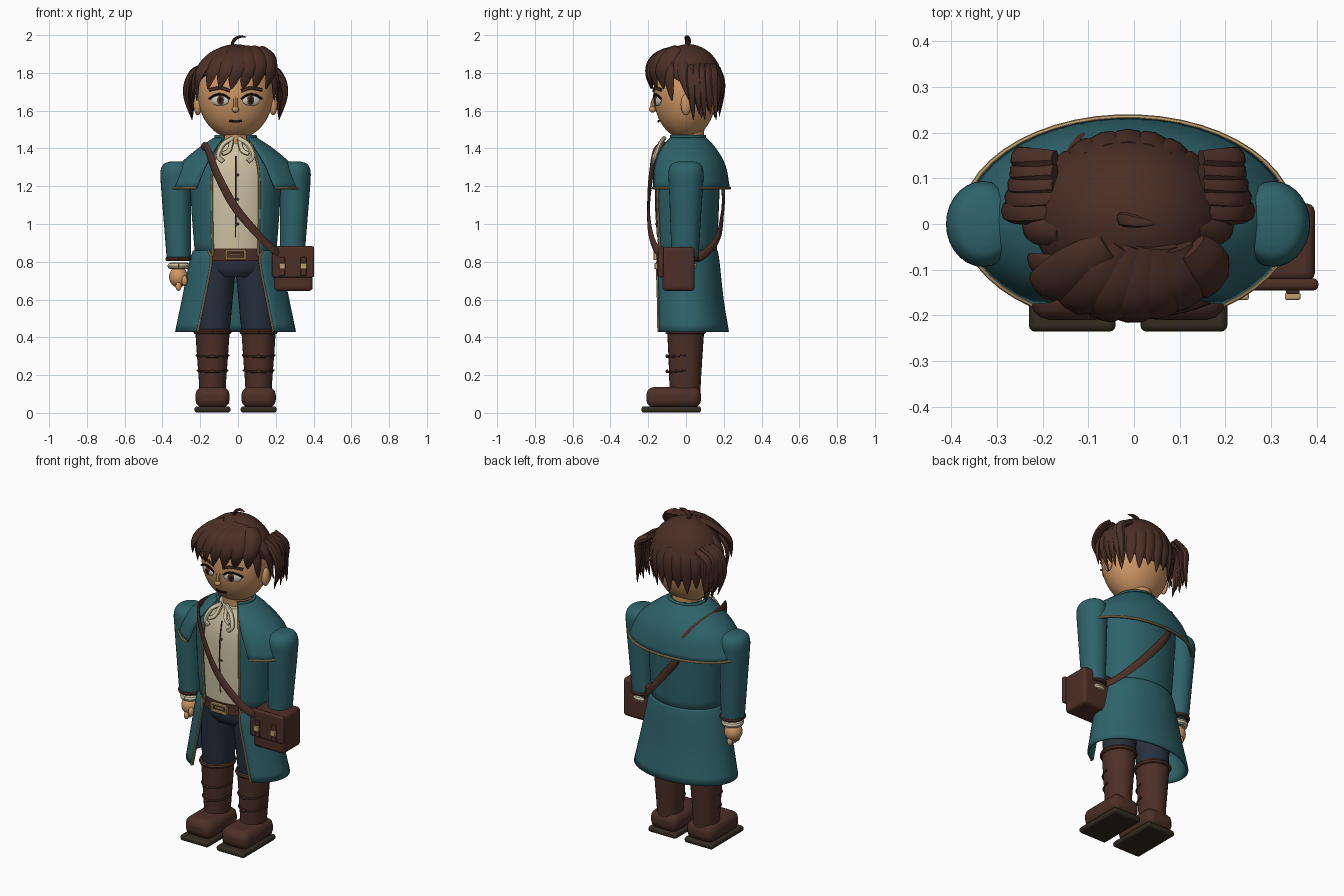
import bpy, bmesh, math
from mathutils import Vector, Matrix

old = bpy.data.objects.get("Cube")
if old:
    bpy.data.objects.remove(old, do_unlink=True)

SHIFT = -0.013  # the bag on one side moves the body off centre
parts = []


def colour(name, r, g, b):
    m = bpy.data.materials.new(name)
    m.use_nodes = True
    m.diffuse_color = (r, g, b, 1)
    bsdf = m.node_tree.nodes["Principled BSDF"]
    bsdf.inputs["Base Color"].default_value = (r, g, b, 1)
    bsdf.inputs["Roughness"].default_value = 0.8
    return m


TEAL = colour("teal cloth", .027, .125, .145)
HAIR = colour("brown hair", .07, .028, .019)
LEATHER = colour("brown leather", .075, .029, .02)
SKIN = colour("skin", .62, .31, .13)
CREAM = colour("cream linen", .62, .54, .37)
TAN = colour("tan trim", .5, .34, .15)
NAVY = colour("navy cloth", .02, .03, .048)
SOLE = colour("dark sole", .033, .025, .015)
DARK = colour("near black", .012, .006, .005)
WHITE = colour("eye white", .6, .58, .5)


def finish(name, bm, mat):
    me = bpy.data.meshes.new(name)
    bm.to_mesh(me)
    bm.free()
    me.materials.append(mat)
    ob = bpy.data.objects.new(name, me)
    bpy.context.collection.objects.link(ob)
    ob.location.x = SHIFT
    parts.append(ob)
    return ob


def spline(pts, k=6):
    """Catmull-Rom samples through points of any dimension."""
    p = [Vector(q) for q in pts]
    p = [p[0] * 2 - p[1]] + p + [p[-1] * 2 - p[-2]]
    out = []
    for a, b, c, d in zip(p, p[1:], p[2:], p[3:]):
        for i in range(k):
            t = i / k
            out.append((b * 2 + (c - a) * t + (a * 2 - b * 5 + c * 4 - d) * t * t
                        + (b * 3 - a - c * 3 + d) * t ** 3) * .5)
    return out + [p[-2]]


def skin_rows(bm, rows, closed, caps):
    vs = [[bm.verts.new(p) for p in row] for row in rows]
    n = len(vs[0])
    for a, b in zip(vs, vs[1:]):
        for j in range(n if closed else n - 1):
            k = (j + 1) % n
            bm.faces.new((a[j], a[k], b[k], b[j]))
    if caps:
        bm.faces.new(vs[0][::-1])
        bm.faces.new(vs[-1])


def loft(name, rings, mat, n=40, k=4, thick=0.0):
    """Elliptical rings (z, rx, ry, cx, cy, gap), bottom to top; gap opens the front."""
    rings = spline(rings, k)
    is_open = rings[0][5] > 0
    rows = []
    for z, rx, ry, cx, cy, gap in rings:
        a = math.asin(min(.99, gap / rx)) if is_open else 0
        steps = n - 1 if is_open else n
        ang = [a + (math.tau - 2 * a) * j / steps for j in range(n)]
        rows.append([Vector((cx + rx * math.sin(t), cy - ry * math.cos(t), z)) for t in ang])
    bm = bmesh.new()
    skin_rows(bm, rows, not is_open, not is_open)
    ob = finish(name, bm, mat)
    if thick:
        ob.modifiers.new("thickness", "SOLIDIFY").thickness = thick
    return rows


def sweep(name, pts, width, thick, mat, taper=False, centre=None, sides=8, k=6):
    """Flat or round strand along a path, its face turned away from the centre."""
    ps = spline(pts, k) if k > 1 else [Vector(p) for p in pts]
    rows = []
    for i, p in enumerate(ps):
        tan = (ps[min(i + 1, len(ps) - 1)] - ps[max(i - 1, 0)]).normalized()
        c = Vector(centre) if centre else Vector((0, 0, p.z))
        side = tan.cross(p - c).normalized()
        nor = side.cross(tan)
        t = i / (len(ps) - 1)
        s = max(.06, math.sin(math.pi * (.2 + .8 * t)) ** .7) if taper else 1
        rows.append([p + (side * math.cos(a) * width + nor * math.sin(a) * thick) * s
                     for a in (math.tau * j / sides for j in range(sides))])
    bm = bmesh.new()
    skin_rows(bm, rows, True, True)
    bmesh.ops.recalc_face_normals(bm, faces=bm.faces)
    return finish(name, bm, mat)


def ball(name, loc, r, mat, turn=0, seg=24):
    bm = bmesh.new()
    bmesh.ops.create_uvsphere(bm, u_segments=seg, v_segments=seg // 2, radius=1)
    bm.transform(Matrix.Translation(loc) @ Matrix.Rotation(turn, 4, 'Z') @ Matrix.Diagonal((*r, 1)))
    return finish(name, bm, mat)


def box(name, loc, size, mat, bevel=.01):
    bm = bmesh.new()
    bmesh.ops.create_cube(bm, size=1)
    bm.transform(Matrix.Translation(loc) @ Matrix.Diagonal((*size, 1)))
    ob = finish(name, bm, mat)
    mod = ob.modifiers.new("soft edges", "BEVEL")
    mod.width, mod.segments = bevel, 3
    return ob


def hoop(name, loc, rx, ry, tube, mat):
    pts = [(loc[0] + rx * math.sin(a), loc[1] - ry * math.cos(a), loc[2])
           for a in (math.tau * i / 32 for i in range(33))]
    return sweep(name, pts, tube, tube, mat, centre=loc, k=1)


# Body and clothes
loft("hips", [(.72, .13, .11, 0, 0, 0), (.77, .19, .135, 0, 0, 0), (.88, .2, .14, 0, 0, 0)], NAVY)
loft("shirt", [(.84, .2, .148, 0, 0, 0), (1.1, .21, .158, 0, 0, 0), (1.3, .2, .15, 0, 0, 0),
               (1.43, .1, .105, 0, 0, 0)], CREAM)
coat = loft("coat_body", [(.83, .215, .163, 0, 0, .12), (1.1, .235, .175, 0, 0, .125),
                          (1.3, .235, .172, 0, .005, .12), (1.43, .12, .12, 0, 0, .08)], TEAL, thick=.012)
skirt = loft("coat_skirt", [(.43, .32, .21, 0, .018, .2), (.6, .285, .192, 0, .008, .165),
                            (.8, .245, .178, 0, 0, .128), (.86, .225, .168, 0, 0, .145)], TEAL, thick=.014)
cape = loft("shoulder_cape", [(1.19, .36, .225, 0, .008, .208), (1.31, .3, .205, 0, .005, .16),
                              (1.4, .2, .16, 0, 0, .11), (1.46, .11, .105, 0, 0, .07)], TEAL, thick=.012)
loft("collar", [(1.41, .125, .115, 0, 0, .075), (1.44, .115, .107, 0, 0, .07),
                (1.47, .112, .105, 0, 0, .065)], TEAL, thick=.014)
sweep("cape_trim", cape[0], .007, .007, TAN, k=1)
for end, side in ((-1, "right"), (0, "left")):
    sweep(side + "_coat_trim", [r[end] for r in coat], .006, .006, TAN, k=1)
    sweep(side + "_skirt_trim", [r[end] for r in skirt], .006, .006, TAN, k=1)
sweep("shirt_seam", [(0, -.15, .93), (0, -.16, 1.1), (0, -.156, 1.25), (0, -.138, 1.36)], .004, .004, LEATHER)
for z in (1.0, 1.13, 1.26):
    ball("shirt_button", (.012, -.158, z), (.007, .006, .007), LEATHER, seg=10)

# Belt and buckle
loft("belt", [(.805, .2, .155, 0, 0, 0), (.87, .2, .155, 0, 0, 0)], LEATHER)
for z in (.815, .858):
    box("buckle_bar", (0, -.163, z), (.105, .018, .011), TAN, .003)
for x in (-.05, .05):
    box("buckle_side", (x, -.163, .836), (.011, .018, .05), TAN, .003)
box("buckle_pin", (0, -.162, .836), (.06, .014, .008), TAN, .002)

# Limbs, mirrored
for s, side in ((-1, "right_"), (1, "left_")):
    loft(side + "leg", [(.42, .088, .088, s * .12, 0, 0), (.6, .1, .1, s * .115, 0, 0),
                        (.8, .105, .115, s * .1, 0, 0)], NAVY, n=28)
    loft(side + "boot_shaft", [(.08, .07, .08, s * .122, -.005, 0), (.15, .071, .083, s * .122, -.005, 0),
                               (.3, .082, .09, s * .122, -.003, 0),
                               (.435, .091, .098, s * .122, -.002, 0)], LEATHER, n=28)
    hoop(side + "boot_rim", (s * .122, -.002, .43), .088, .095, .014, LEATHER)
    for z, r in ((.225, .079), (.305, .084)):
        sweep(side + "boot_strap", [(s * .122 + r * x, -.004 - (r + .009) * y, z - .008 * y)
                                    for x, y in ((-1, 0), (-.7, .7), (0, 1), (.7, .7), (1, 0))],
              .006, .006, LEATHER, centre=(s * .122, 0, z))
        ball(side + "boot_stud", (s * .122, -.1, z - .005), (.01, .008, .01), LEATHER, seg=10)
    box(side + "foot", (s * .122, -.065, .082), (.182, .29, .11), LEATHER, .042)
    box(side + "sole", (s * .122, -.078, .018), (.19, .315, .034), SOLE, .014)
    loft(side + "sleeve", [(.81, .064, .07, s * .3, -.005, 0), (1.0, .072, .08, s * .307, -.003, 0),
                           (1.2, .08, .09, s * .315, 0, 0), (1.28, .08, .093, s * .317, 0, 0),
                           (1.318, .064, .075, s * .315, 0, 0), (1.33, .035, .045, s * .312, 0, 0)],
         TEAL, n=28)
    hoop(side + "cuff_band", (s * .3, -.005, .815), .06, .065, .012, LEATHER)
    hoop(side + "shirt_cuff", (s * .3, -.005, .778), .044, .048, .017, CREAM)
    ball(side + "hand", (s * .302, -.008, .72), (.05, .052, .056), SKIN)
    for i in range(4):
        ball(side + "finger", (s * .302, -.047 + i * .025, .67), (.016, .014, .024), SKIN, seg=12)
    ball(side + "thumb", (s * .27, -.048, .7), (.016, .018, .028), SKIN, seg=12)
    sweep(side + "cravat", [(s * .015, -.115, 1.455), (s * .065, -.14, 1.42), (s * .09, -.165, 1.36),
                            (s * .065, -.172, 1.33)], .014, .012, CREAM)
    sweep(side + "cravat_tail", [(s * .02, -.12, 1.44), (s * .035, -.15, 1.39), (s * .07, -.165, 1.37)],
          .013, .01, CREAM)

# Satchel with flap and clasps
box("satchel", (.306, -.04, .762), (.205, .17, .232), LEATHER, .018)
box("satchel_flap", (.305, -.132, .8), (.222, .026, .165), LEATHER, .01)
for x in (.247, .36):
    box("satchel_tab", (x, -.146, .775), (.03, .014, .1), LEATHER, .004)
    box("satchel_clasp", (x, -.158, .777), (.034, .016, .032), TAN, .004)
sweep("satchel_strap", [(.27, -.1, .84), (.2, -.155, .865), (.1, -.19, .965), (-.01, -.198, 1.1),
                        (-.1, -.183, 1.27), (-.15, -.15, 1.4), (-.175, -.05, 1.405), (-.16, .09, 1.385),
                        (-.11, .185, 1.31), (-.06, .198, 1.17), (.03, .192, 1.05), (.14, .165, .92),
                        (.23, .08, .83), (.27, 0, .82)], .022, .008, LEATHER)

# Head and face
loft("neck", [(1.38, .075, .08, 0, .01, 0), (1.55, .085, .09, 0, .01, 0)], SKIN, n=24)
ball("head", (0, -.005, 1.69), (.2, .167, .24), SKIN, seg=40)
ball("nose_tip", (0, -.177, 1.607), (.019, .019, .017), SKIN, seg=16)
sweep("nose_bridge", [(0, -.163, 1.67), (0, -.175, 1.64), (0, -.178, 1.61)], .011, .012, SKIN)
sweep("mouth", [(-.032, -.142, 1.546), (-.012, -.147, 1.543), (.012, -.147, 1.543),
                (.032, -.142, 1.546)], .006, .005, DARK)
for s, side in ((-1, "right_"), (1, "left_")):
    turn = s * .36
    ball(side + "ear", (s * .2, 0, 1.632), (.022, .028, .056), SKIN)
    ball(side + "eye", (s * .083, -.15, 1.653), (.05, .014, .027), WHITE, turn)
    ball(side + "iris", (s * .08, -.161, 1.655), (.021, .008, .023), LEATHER, turn)
    ball(side + "pupil", (s * .08, -.166, 1.656), (.011, .006, .013), DARK, turn)
    sweep(side + "eyelid", [(s * .03, -.166, 1.662), (s * .065, -.168, 1.684), (s * .105, -.156, 1.684),
                            (s * .14, -.132, 1.663)], .006, .006, DARK)
    sweep(side + "brow", [(s * .03, -.172, 1.705), (s * .08, -.164, 1.72), (s * .14, -.132, 1.71)],
          .009, .006, HAIR)

# Hair: cap cut on a slant, then tapering locks
bm = bmesh.new()
bmesh.ops.create_uvsphere(bm, u_segments=40, v_segments=24, radius=1)
bm.transform(Matrix.Translation((0, .012, 1.74)) @ Matrix.Diagonal((.208, .185, .212, 1)))
bmesh.ops.bisect_plane(bm, geom=bm.verts[:] + bm.edges[:] + bm.faces[:], plane_co=(0, 0, 1.735),
                       plane_no=(0, .6, 1), clear_inner=True)
finish("hair_cap", bm, HAIR).modifiers.new("thickness", "SOLIDIFY").thickness = .012

MID = (0, .02, 1.7)
for i in range(7):
    x = -.185 + i * .062
    y = -.2 + 1.9 * x * x
    sweep("fringe_lock", [(x * .5 + .05, -.05, 1.93), (x * .8 + .03, y + .04, 1.885),
                          (x, y, 1.81), (x - .025, y + .015, 1.715)],
          .05, .02, HAIR, True, MID)
for s in (-1, 1):
    sweep("temple_lock", [(s * .13, -.09, 1.87), (s * .2, -.09, 1.78), (s * .205, -.075, 1.65)],
          .03, .014, HAIR, True, MID)
    sweep("ear_lock", [(s * .15, -.02, 1.87), (s * .215, -.01, 1.78), (s * .222, .045, 1.61)],
          .03, .014, HAIR, True, MID)
    for i in range(5):
        y = .025 + i * .03
        drop = .03 * (i % 2)
        sweep("side_lock", [(s * .16, y, 1.84), (s * .232, y, 1.79), (s * (.262 - .008 * i), y + .005, 1.69),
                            (s * .23, y + .015, 1.55 + drop)], .026, .02, HAIR, True, MID)
for i in range(9):
    a = math.radians(-64 + i * 16)
    c, d = math.sin(a), math.cos(a)
    sweep("back_lock", [(.17 * c, .01 + .16 * d, 1.83), (.2 * c, .01 + .183 * d, 1.73),
                        (.19 * c, .01 + .165 * d, 1.565 + .03 * (i % 2))], .036, .016, HAIR, True, MID)
sweep("crown_tuft", [(-.02, .01, 1.935), (-.01, .01, 1.97), (.02, .005, 1.991), (.06, 0, 1.99)],
      .016, .009, HAIR, True, MID)

# Smooth shading with sharp edges kept
bpy.ops.object.select_all(action='DESELECT')
for ob in parts:
    ob.select_set(True)
bpy.context.view_layer.objects.active = parts[0]
bpy.ops.object.shade_smooth_by_angle(angle=math.radians(40))
